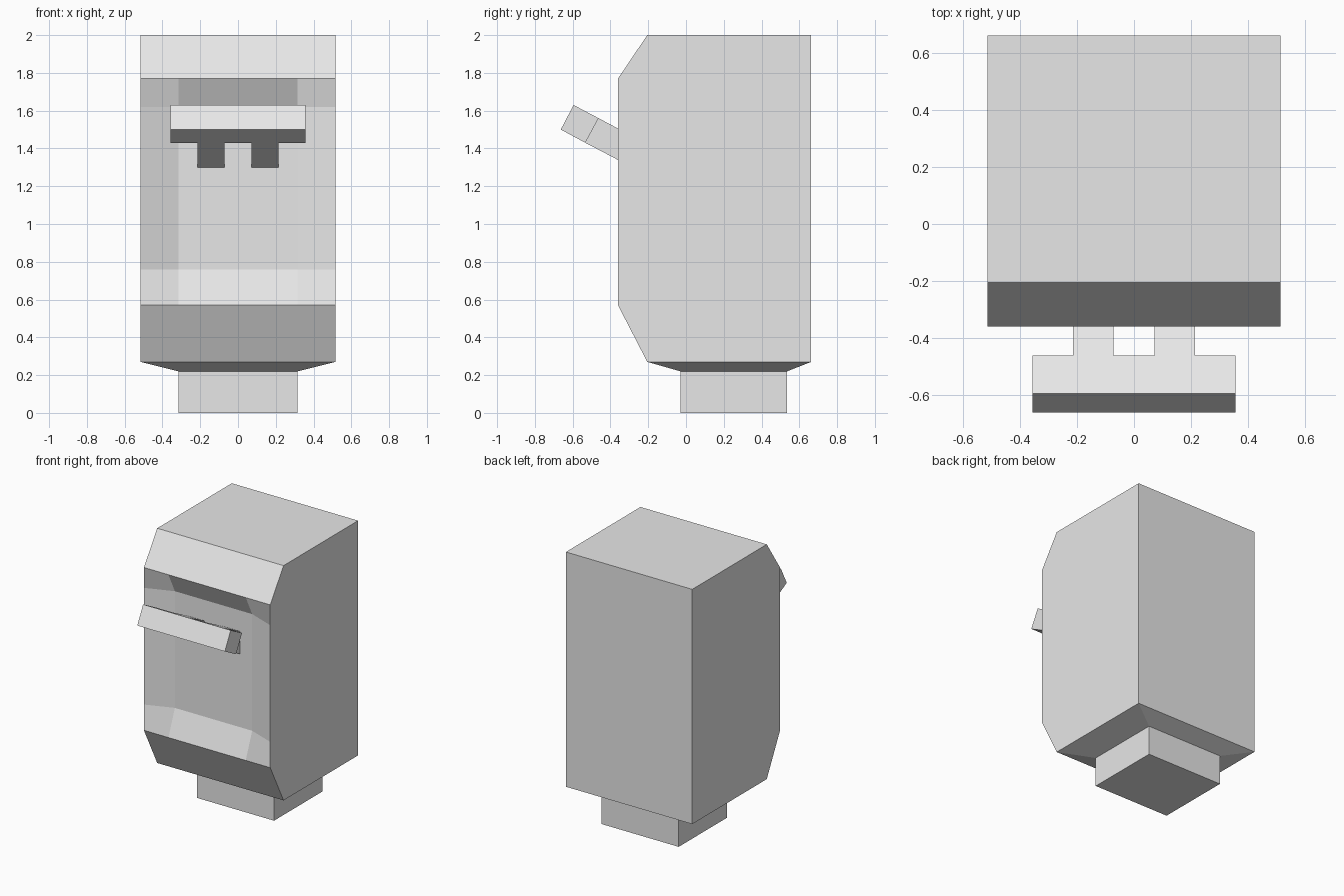
import bpy
import bmesh

if "Cube" in bpy.data.objects:
    bpy.data.objects.remove(bpy.data.objects["Cube"])

grey = bpy.data.materials.new("light_grey")
grey.diffuse_color = (0.8, 0.8, 0.8, 1)
grey.use_nodes = True
grey.node_tree.nodes["Principled BSDF"].inputs["Base Color"].default_value = grey.diffuse_color


def finish(bm, name):
    bmesh.ops.recalc_face_normals(bm, faces=bm.faces)
    mesh = bpy.data.meshes.new(name)
    bm.to_mesh(mesh)
    bm.free()
    mesh.materials.append(grey)
    obj = bpy.data.objects.new(name, mesh)
    bpy.context.collection.objects.link(obj)
    return obj


def prism(name, profile, x0, x1):
    """Extrude a (y, z) outline along x."""
    bm = bmesh.new()
    a, b = [[bm.verts.new((x, y, z)) for y, z in profile] for x in (x0, x1)]
    bm.faces.new(a)
    bm.faces.new(b)
    n = len(profile)
    for i in range(n):
        j = (i + 1) % n
        bm.faces.new((a[i], a[j], b[j], b[i]))
    return finish(bm, name)


# Body: side outline repeated in four columns, with the front panel pushed in
INNER, OUTER, DEPTH = 0.315, 0.515, 0.075
outline = [(0.663, 0.27), (0.663, 2.0), (-0.205, 2.0), (-0.36, 1.77),
           (-0.36, 1.62), (-0.36, 0.76), (-0.36, 0.57), (-0.205, 0.27)]
bm = bmesh.new()
cols = []
for x in (-OUTER, -INNER, INNER, OUTER):
    cols.append([bm.verts.new((x, y + (DEPTH if i in (4, 5) and abs(x) < 0.4 else 0), z))
                 for i, (y, z) in enumerate(outline)])
for a, b in zip(cols, cols[1:]):
    for i in range(len(outline) - 1):
        bm.faces.new((a[i], a[i + 1], b[i + 1], b[i]))
bm.faces.new(cols[0])
bm.faces.new(cols[-1])

# Tapered underside and the square foot below it
corners = [(-INNER, -0.03), (INNER, -0.03), (INNER, 0.535), (-INNER, 0.535)]
neck = [bm.verts.new((x, y, 0.22)) for x, y in corners]
sole = [bm.verts.new((x, y, 0)) for x, y in corners]
front = [c[-1] for c in cols]
back = [c[0] for c in reversed(cols)]
bm.faces.new(front + [neck[1], neck[0]])
bm.faces.new(back + [neck[3], neck[2]])
bm.faces.new((front[-1], back[0], neck[2], neck[1]))
bm.faces.new((back[-1], front[0], neck[0], neck[3]))
for i in range(4):
    j = (i + 1) % 4
    bm.faces.new((neck[i], neck[j], sole[j], sole[i]))
bm.faces.new(sole)
finish(bm, "body")

# Tilted handle bar and its two arms
prism("handle_bar", [(-0.595, 1.63), (-0.663, 1.50), (-0.533, 1.43), (-0.463, 1.56)],
      -0.357, 0.357)
arm = [(-0.463, 1.56), (-0.533, 1.43), (-0.285, 1.30), (-0.285, 1.466)]
for side, s in (("left", -1), ("right", 1)):
    prism(side + "_handle_arm", arm, s * 0.072, s * 0.215)
